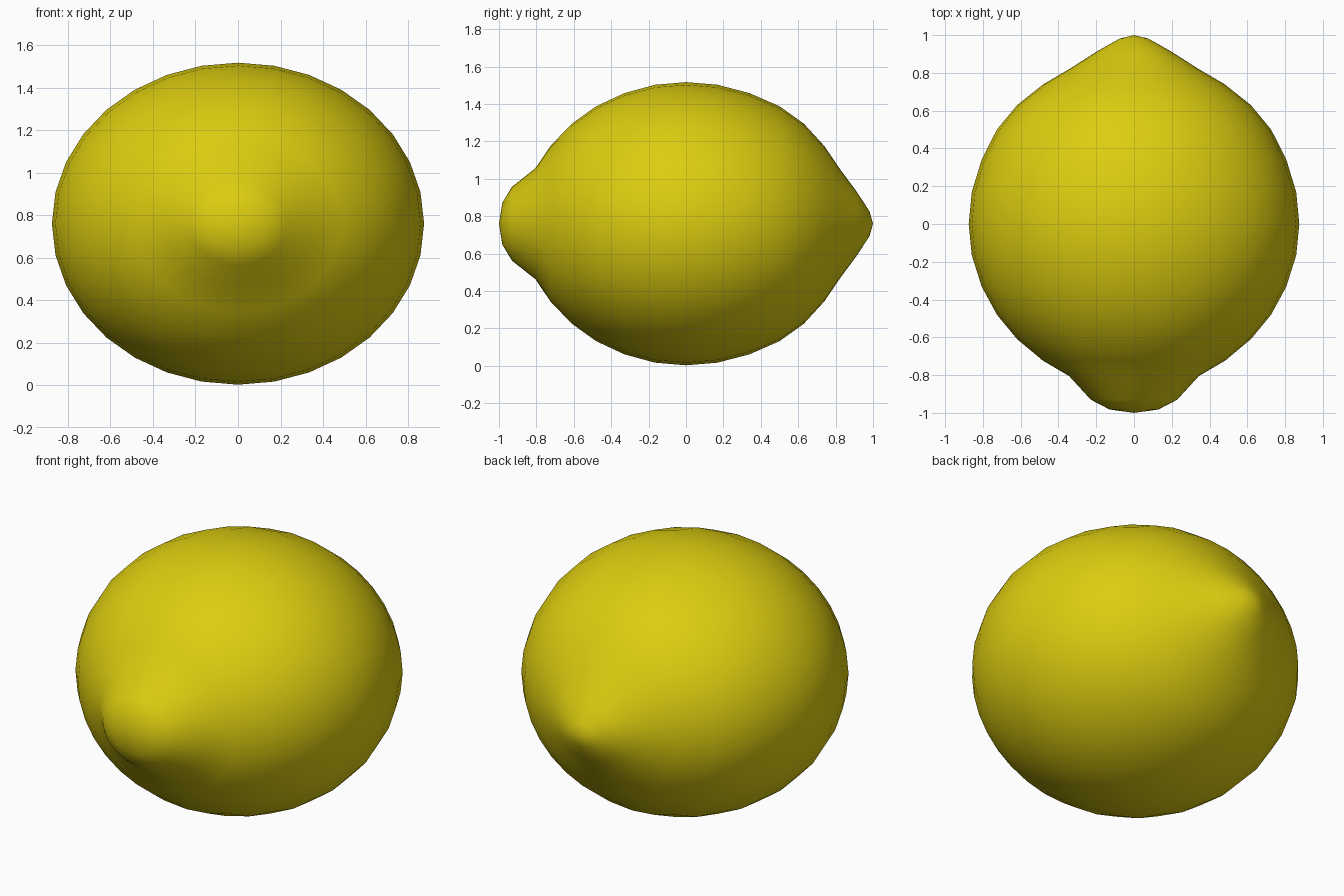
import bpy, bmesh, math

if "Cube" in bpy.data.objects:
    bpy.data.objects.remove(bpy.data.objects["Cube"])

# Lemon body: profile (y, z-radius) turned around y, slightly wider in x
CENTER_Z, WIDEN, SEGMENTS = 0.76, 1.156, 32
PROFILE = [(-0.982, 0.112), (-0.93, 0.198), (-0.805, 0.297), (-0.723, 0.418),
           (-0.61, 0.535), (-0.48, 0.628), (-0.33, 0.698), (-0.165, 0.743),
           (0, 0.757), (0.168, 0.743), (0.34, 0.698), (0.5, 0.628),
           (0.63, 0.535), (0.74, 0.415), (0.822, 0.294), (0.912, 0.172),
           (0.981, 0.067)]

bm = bmesh.new()
rings = []
for y, r in PROFILE:
    ring = []
    for i in range(SEGMENTS):
        a = 2 * math.pi * i / SEGMENTS
        ring.append(bm.verts.new((r * WIDEN * math.cos(a), y,
                                  CENTER_Z + r * math.sin(a))))
    rings.append(ring)
stem_tip = bm.verts.new((0, -1, CENTER_Z))
pointed_tip = bm.verts.new((0, 1, CENTER_Z))

# Skin between rings and closed tips
for i in range(SEGMENTS):
    j = (i + 1) % SEGMENTS
    for a, b in zip(rings, rings[1:]):
        bm.faces.new((a[i], a[j], b[j], b[i]))
    bm.faces.new((stem_tip, rings[0][j], rings[0][i]))
    bm.faces.new((pointed_tip, rings[-1][i], rings[-1][j]))
bmesh.ops.recalc_face_normals(bm, faces=bm.faces)
for f in bm.faces:
    f.smooth = True

mesh = bpy.data.meshes.new("lemon")
bm.to_mesh(mesh)
bm.free()
lemon = bpy.data.objects.new("lemon", mesh)
bpy.context.collection.objects.link(lemon)

# Yellow peel
peel = bpy.data.materials.new("yellow peel")
peel.diffuse_color = (0.72, 0.61, 0.005, 1)
peel.use_nodes = True
peel.node_tree.nodes["Principled BSDF"].inputs["Base Color"].default_value = peel.diffuse_color
mesh.materials.append(peel)
